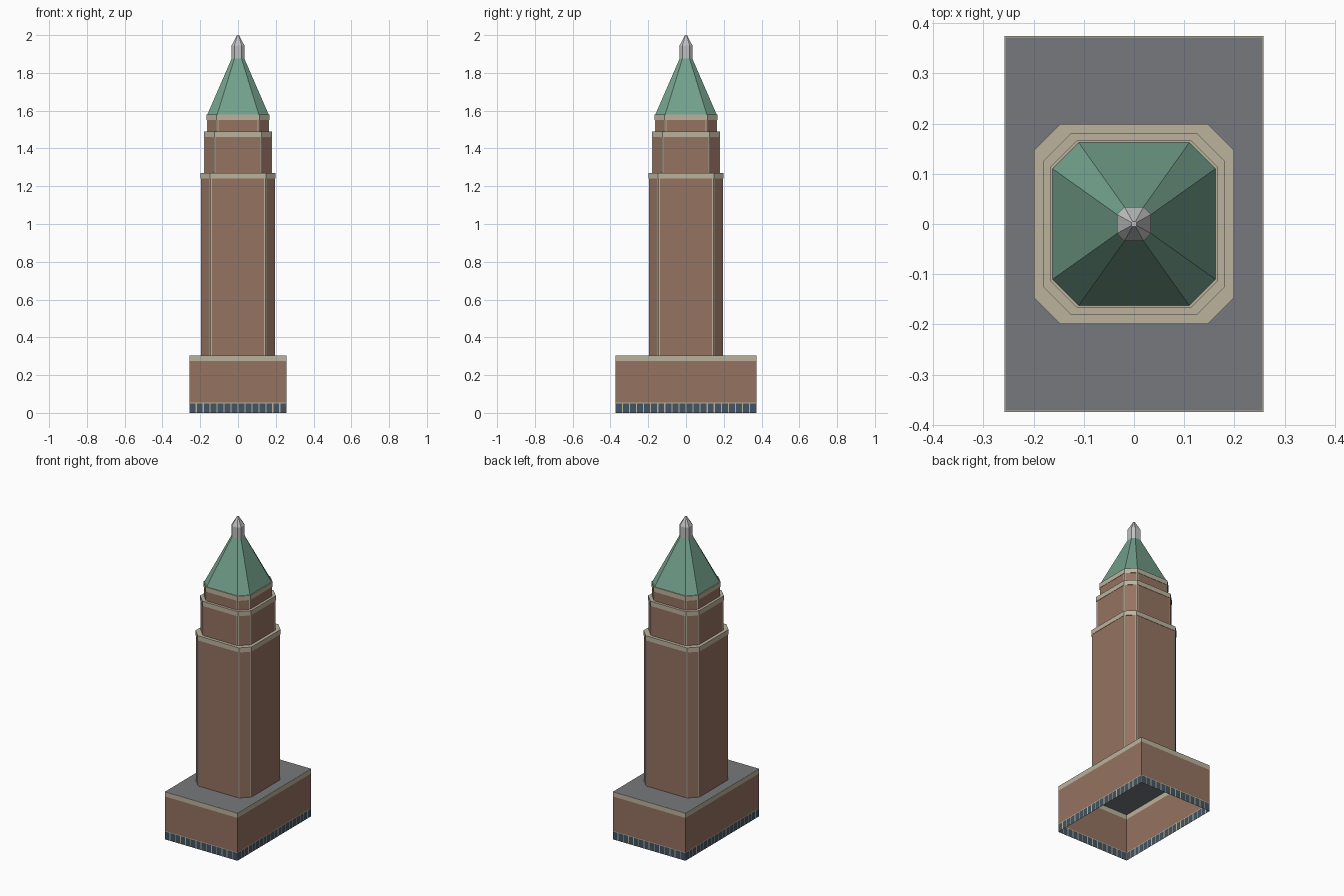
import bpy
from mathutils import Vector, Matrix

cube = bpy.data.objects.get("Cube")
if cube:
    bpy.data.objects.remove(cube, do_unlink=True)


def material(name, *rgb):
    mat = bpy.data.materials.new(name)
    mat.use_nodes = True
    mat.diffuse_color = (*rgb, 1)
    mat.node_tree.nodes["Principled BSDF"].inputs["Base Color"].default_value = (*rgb, 1)
    return mat


brick = material("brick", 0.30, 0.17, 0.12)
stone = material("pale stone", 0.50, 0.45, 0.34)
copper = material("green copper", 0.17, 0.35, 0.26)
grey = material("grey roofing", 0.18, 0.19, 0.20)
glass = material("dark glass", 0.055, 0.09, 0.125)
silver = material("silver", 0.53, 0.53, 0.53)


def shell(name, rings, mats, wall, cap=None):
    """Skin stacked outlines (points, z); wall(band, edge) picks a material index."""
    verts = [(p[0], p[1], z) for pts, z in rings for p in pts]
    n = len(rings[0][0])
    faces, slots = [], []
    for band in range(len(rings) - 1):
        a, b = band * n, (band + 1) * n
        for i in range(n):
            j = (i + 1) % n
            faces.append((a + i, a + j, b + j, b + i))
            slots.append(wall(band, i))
    if cap is not None:
        faces.append(tuple(range(len(verts) - n, len(verts))))
        slots.append(cap)
    mesh = bpy.data.meshes.new(name)
    mesh.from_pydata(verts, [], faces)
    for mat in mats:
        mesh.materials.append(mat)
    for poly, slot in zip(mesh.polygons, slots):
        poly.material_index = slot
    mesh.update()
    obj = bpy.data.objects.new(name, mesh)
    bpy.context.collection.objects.link(obj)
    return obj


def octagon(half, cut, strip=0):
    """Square with cut corners; strip adds points either side of each edge."""
    a, b = Vector((half, half - cut)), Vector((half - cut, half))
    d = (b - a).normalized() * strip
    corner = [a, b]
    if strip:
        corner = [a - Vector((0, strip)), a, a + d, b - d, b, b - Vector((strip, 0))]
    turn = Matrix(((0, -1), (1, 0)))
    pts = []
    for _ in range(4):
        pts += corner
        corner = [turn @ p for p in corner]
    return pts


def rectangle(x, y):
    return [(x, -y), (x, y), (-x, y), (-x, -y)]


# Podium: open underneath, brick walls with stone coping and a flat roof
PX, PY = 0.258, 0.374
box = rectangle(PX, PY)
shell("podium", [(box, 0.05), (box, 0.054), (box, 0.275), (box, 0.305),
                 (rectangle(PX - 0.002, PY - 0.003), 0.305)],
      [brick, stone, grey], lambda band, i: 0 if band == 1 else 1, cap=2)

# Street level windows: panes between narrow stone mullions
points, is_pane = [], []
mullion = 0.006
for k in range(4):
    start, end = Vector(box[k]), Vector(box[(k + 1) % 4])
    count = 20 if k % 2 == 0 else 14
    length = (end - start).length
    pitch = length / count
    steps = [0]
    for p in range(count):
        steps += [p * pitch + mullion / 2, (p + 1) * pitch - mullion / 2]
    points += [start.lerp(end, s / length) for s in steps]
    is_pane += [i % 2 == 1 for i in range(len(steps))]
shell("street_windows", [(points, 0), (points, 0.05)], [stone, glass],
      lambda band, i: int(is_pane[i]))


# Tower tiers: brick octagons with stone edge strips and a stone band on top
def tier(name, half, cut, bottom, top):
    strip = 0.007
    body = octagon(half - 0.002, cut, strip)
    band_line = octagon(half, cut, strip)
    shell(name, [(body, bottom), (body, top - 0.03), (band_line, top - 0.03), (band_line, top)],
          [brick, stone],
          lambda band, i: 1 if band > 0 or i % 6 in (0, 1, 3, 4) else 0, cap=1)


tier("main_shaft", 0.199, 0.052, 0.305, 1.27)
tier("middle_tier", 0.181, 0.056, 1.27, 1.49)
tier("upper_tier", 0.167, 0.054, 1.49, 1.58)

# Pyramid roof and finial
shell("copper_roof", [(octagon(0.162, 0.052), 1.58), (octagon(0.034, 0.015), 1.875)],
      [copper], lambda band, i: 0, cap=0)
shell("finial", [(octagon(0.034, 0.015), 1.875), (octagon(0.034, 0.015), 1.945),
                 (octagon(0.005, 0.002), 2.0)], [silver], lambda band, i: 0, cap=0)
